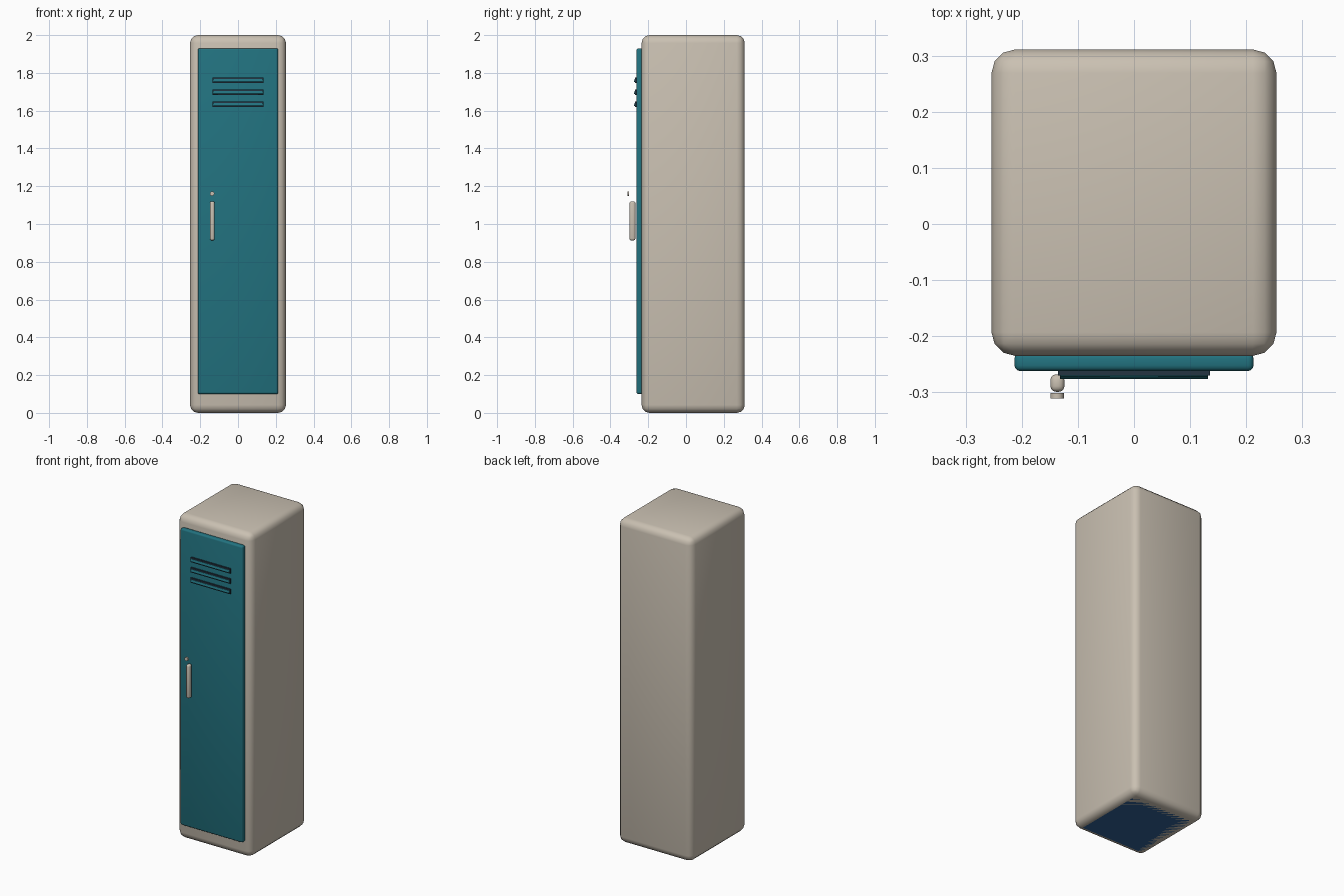
import bpy, bmesh, math
from mathutils import Matrix, Vector

if "Cube" in bpy.data.objects:
    bpy.data.objects.remove(bpy.data.objects["Cube"])


def material(name, rgb):
    m = bpy.data.materials.new(name)
    m.diffuse_color = (*rgb, 1)
    m.use_nodes = True
    m.node_tree.nodes["Principled BSDF"].inputs["Base Color"].default_value = m.diffuse_color
    return m


BEIGE = material("warm_beige", (0.59, 0.53, 0.445))
TEAL = material("teal", (0.016, 0.17, 0.215))
NAVY = material("dark_navy", (0.018, 0.035, 0.055))
BLUE = material("base_blue", (0.03, 0.12, 0.30))


def finish(name, bm, mat, angle=40):
    mesh = bpy.data.meshes.new(name)
    bm.to_mesh(mesh)
    bm.free()
    mesh.materials.append(mat)
    ob = bpy.data.objects.new(name, mesh)
    bpy.context.collection.objects.link(ob)
    bpy.ops.object.select_all(action='DESELECT')
    ob.select_set(True)
    bpy.context.view_layer.objects.active = ob
    bpy.ops.object.shade_smooth_by_angle(angle=math.radians(angle))
    return ob


def box(name, lo, hi, mat, bevel=0, segments=3, tilt=0):
    """Box between two corners, with rounded edges and an optional tilt about x."""
    lo, hi = Vector(lo), Vector(hi)
    bm = bmesh.new()
    bmesh.ops.create_cube(bm, size=1, matrix=Matrix.Diagonal((*(hi - lo), 1)))
    if bevel:
        bmesh.ops.bevel(bm, geom=bm.edges[:], offset=bevel, segments=segments,
                        profile=0.5, affect='EDGES')
    bm.transform(Matrix.Translation((lo + hi) / 2) @ Matrix.Rotation(tilt, 4, 'X'))
    return finish(name, bm, mat)


# Rounded cabinet and the base flush with its underside
box("cabinet_body", (-0.254, -0.235, 0), (0.254, 0.311, 2.0), BEIGE, 0.042)
box("base_plinth", (-0.212, -0.193, 0), (0.212, 0.269, 0.08), BLUE)

# Door panel
box("door", (-0.213, -0.262, 0.10), (0.213, -0.230, 1.93), TEAL, 0.010)

# Three vents, each a dark slot with a tilted louver
for i, z in enumerate((1.761, 1.698, 1.634)):
    box(f"vent_slot_{i + 1}", (-0.135, -0.270, z - 0.015), (0.135, -0.255, z + 0.015), NAVY)
    box(f"vent_louver_{i + 1}", (-0.132, -0.274, z - 0.010), (0.132, -0.269, z + 0.006),
        TEAL, 0.001, 1, tilt=math.radians(-20))

# Upright pull handle
box("door_handle", (-0.149, -0.299, 0.913), (-0.124, -0.268, 1.12), BEIGE, 0.010)

# Round lock above the handle
bm = bmesh.new()
bmesh.ops.create_cone(bm, cap_ends=True, segments=12, radius1=0.012, radius2=0.012, depth=0.010,
                      matrix=Matrix.Translation((-0.137, -0.306, 1.161)) @ Matrix.Rotation(math.pi / 2, 4, 'X'))
finish("door_lock", bm, BEIGE)
